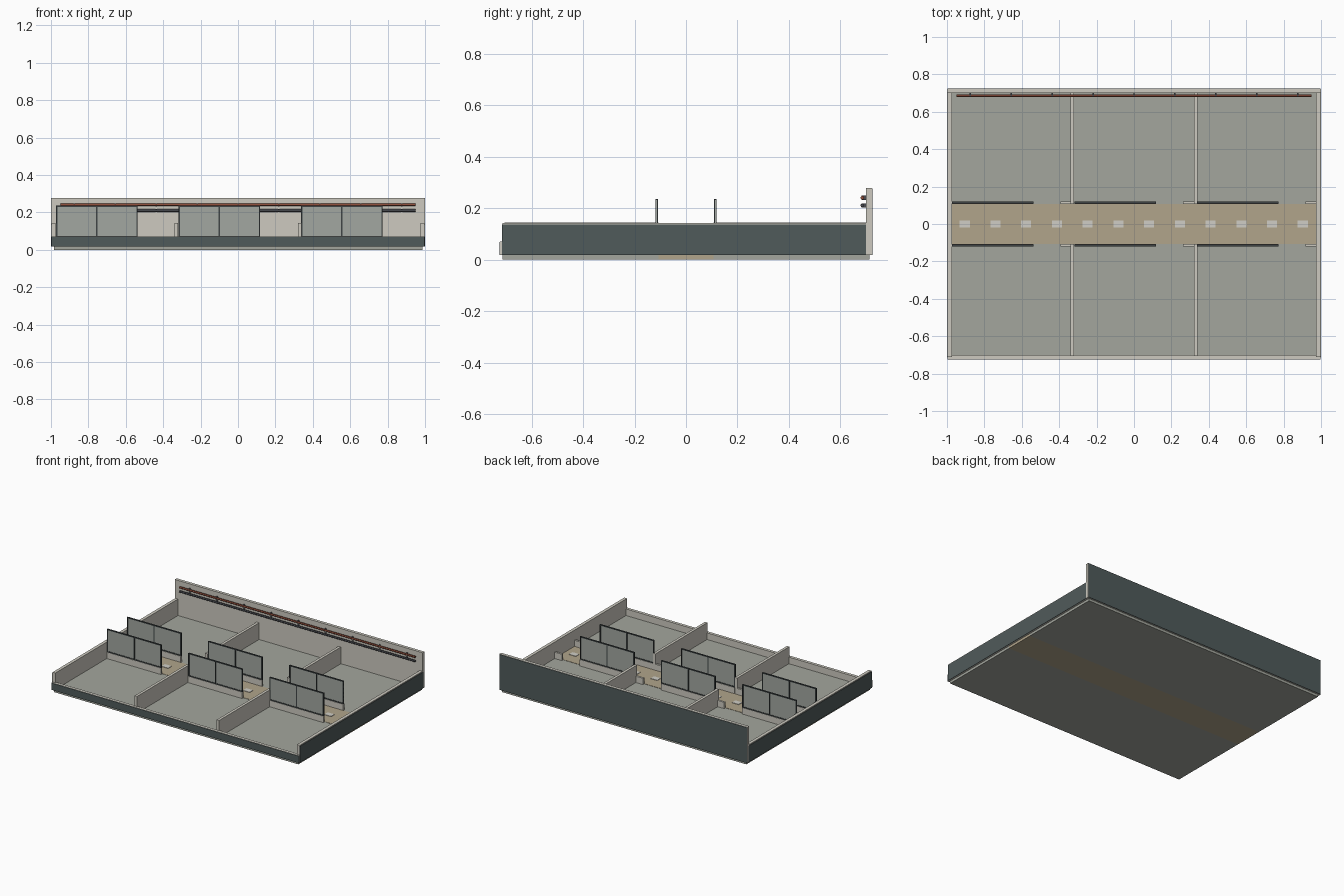
import bpy
from math import radians

cube = bpy.data.objects.get("Cube")
if cube:
    bpy.data.objects.remove(cube, do_unlink=True)


def material(name, rgb):
    # 0-255 display colour to linear
    lin = [((c / 255 + 0.055) / 1.055) ** 2.4 for c in rgb]
    m = bpy.data.materials.new(name)
    m.use_nodes = True
    m.diffuse_color = (*lin, 1)
    m.node_tree.nodes["Principled BSDF"].inputs["Base Color"].default_value = (*lin, 1)
    return m


WALL = material("pale plaster", (205, 202, 192))
CLAD = material("dark cladding", (80, 91, 91))
FLOOR = material("grey floor", (163, 166, 157))
TAN = material("tan corridor", (177, 165, 139))
DASH = material("pale marking", (208, 206, 198))
GLASS = material("grey panel", (162, 167, 161))
FRAME = material("dark frame", (62, 68, 69))
RUST = material("rust pipe", (140, 76, 58))
STEEL = material("dark pipe", (72, 74, 80))


def box(name, x, y, z, mat):
    """Box from (low, high) ranges on each axis."""
    bpy.ops.mesh.primitive_cube_add(size=1, location=[sum(r) / 2 for r in (x, y, z)])
    ob = bpy.context.object
    ob.name = name
    ob.scale = [r[1] - r[0] for r in (x, y, z)]
    bpy.ops.object.transform_apply(location=False, rotation=False, scale=True)
    ob.data.materials.append(mat)
    return ob


def span(a, b, side=1):
    return tuple(sorted((a * side, b * side)))


# Floor: three bays on each side of a corridor
for side, label in ((-1, "front"), (1, "back")):
    for i in range(3):
        x = -0.985 + i * 0.6567
        box(f"{label}_room_floor", (x, x + 0.6567), span(0.107, 0.712, side), (0, 0.022), FLOOR)
box("corridor_floor", (-0.985, 0.985), (-0.107, 0.107), (0, 0.024), TAN)
for i in range(12):
    x = -0.905 + i * 0.1643
    box("corridor_dash", (x - 0.027, x + 0.027), (-0.02, 0.02), (0.023, 0.027), DASH)

# Outer walls with thin dark cladding outside
box("front_wall", (-0.997, 0.997), (-0.722, -0.7), (0.018, 0.07), WALL)
box("front_cladding", (-0.998, 0.998), (-0.725, -0.722), (0.018, 0.068), CLAD)
box("back_wall", (-1, 1), (0.7, 0.722), (0.018, 0.278), WALL)
box("back_cladding", (-0.998, 0.998), (0.722, 0.725), (0.018, 0.276), CLAD)
for side, label in ((-1, "right"), (1, "left")):
    box(f"{label}_wall", span(0.974, 0.997, side), (-0.712, 0.7), (0.018, 0.142), WALL)
    box(f"{label}_cladding", span(0.997, 1, side), (-0.715, 0.71), (0.018, 0.136), CLAD)

# Partitions, low corridor walls and framed panels
STARTS = (-0.973, -0.318, 0.337)
for side in (-1, 1):
    y_low = span(0.106, 0.121, side)
    y_frame = span(0.109, 0.119, side)
    y_glass = span(0.112, 0.116, side)
    for x in (-0.33, 0.33):
        box("partition", (x - 0.01, x + 0.01), span(0.106, 0.705, side), (0.018, 0.144), WALL)
    for x in STARTS:
        end = x + 0.436
        box("low_wall", (x, end), y_low, (0.02, 0.068), WALL)
        box("door_stub", (x + 0.58, x + 0.638), y_low, (0.02, 0.068), WALL)
        box("panel", (x, end), y_glass, (0.068, 0.232), GLASS)
        for px in (x, x + 0.2145, end - 0.007):
            box("frame_post", (px, px + 0.007), y_frame, (0.068, 0.236), FRAME)
        for z in (0.068, 0.229):
            box("frame_rail", (x, end), y_frame, (z, z + 0.007), FRAME)

# Pipes along the back wall, held by brackets
for name, z, mat in (("upper_pipe", 0.24, RUST), ("lower_pipe", 0.21, STEEL)):
    bpy.ops.mesh.primitive_cylinder_add(vertices=12, radius=0.007, depth=1.9,
                                        location=(0, 0.685, z), rotation=(0, radians(90), 0))
    pipe = bpy.context.object
    pipe.name = name
    pipe.data.materials.append(mat)
    bpy.ops.object.shade_smooth_by_angle()
    for i in range(9):
        x = -0.876 + i * 0.219
        box("pipe_bracket", (x - 0.004, x + 0.004), (0.682, 0.701), (z - 0.008, z + 0.008), STEEL)
